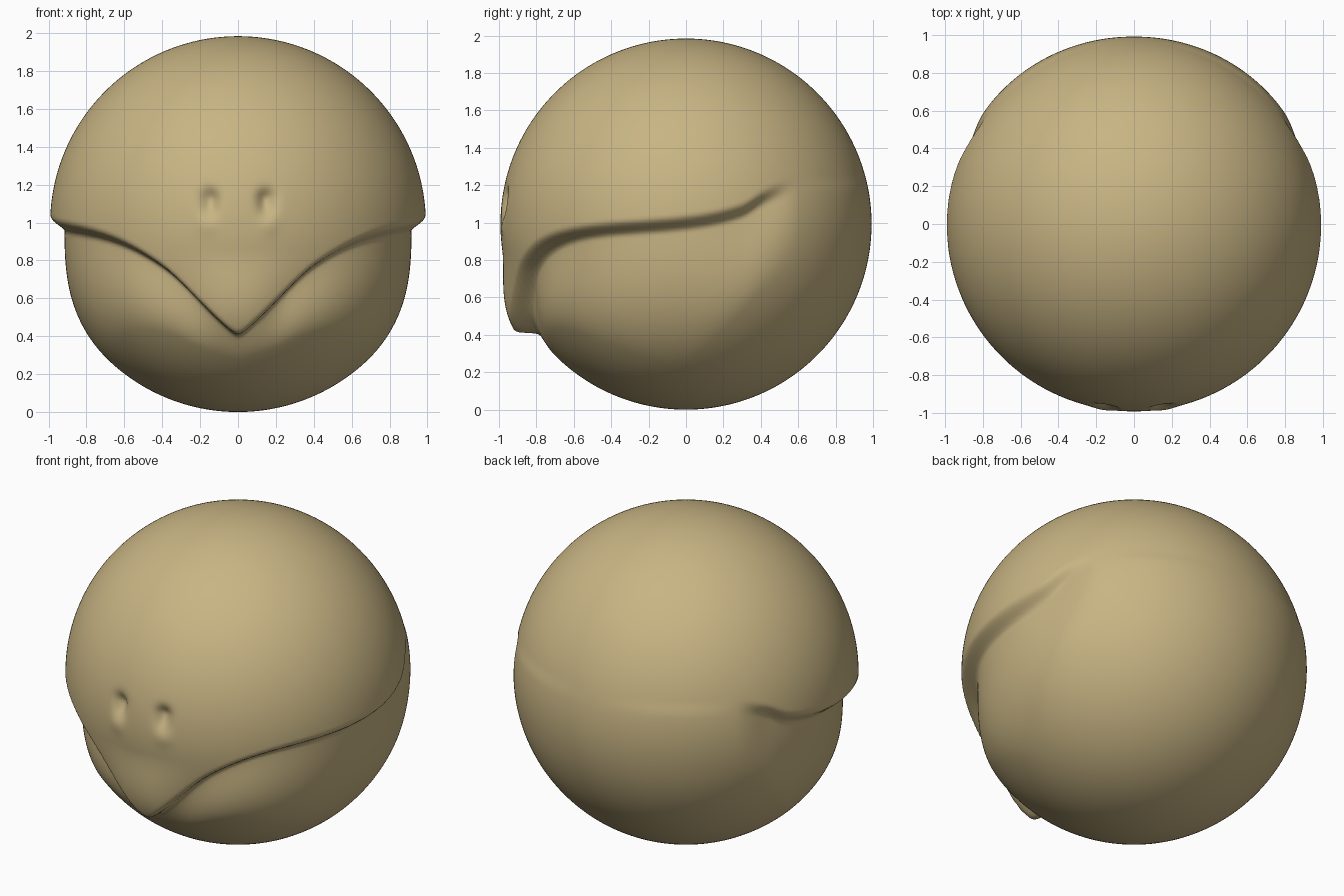
import bpy, math
from mathutils import Vector

old = bpy.data.objects.get("Cube")
if old:
    bpy.data.objects.remove(old, do_unlink=True)

RADIUS = 0.992

# Mouth line, as (angle round from the front, height)
MOUTH = [(0, .43), (.21, .59), (.42, .76), (.66, .88), (.95, .945),
         (1.57, 1.0), (1.85, 1.06), (2.0, 1.14), (2.2, 1.2), (3.2, 1.2)]
# Depth of the groove under the mouth line, and how far down it reaches
DEPTH = [(0, .015), (.12, .03), (.3, .08), (.6, .095), (1.0, .085),
         (1.6, .075), (1.95, .055), (2.2, 0), (3.2, 0)]
REACH = [(0, .15), (.3, .3), (.6, .42), (1.0, .6), (1.5, .75), (2.0, .5), (3.2, .4)]


def smooth(t):
    t = min(max(t, 0), 1)
    return t * t * (3 - 2 * t)


def curve(points, t):
    """Smooth curve through a few points, mirrored at the start."""
    i = 0
    while i < len(points) - 2 and t > points[i + 1][0]:
        i += 1

    def slope(k):
        a, b = points[max(k - 1, 0)], points[min(k + 1, len(points) - 1)]
        return (b[1] - a[1]) / (b[0] - a[0])
    (x0, y0), (x1, y1) = points[i], points[i + 1]
    w = x1 - x0
    s = min(max((t - x0) / w, 0), 1)
    return (y0 * (1 + 2 * s) * (1 - s) ** 2 + slope(i) * w * s * (1 - s) ** 2
            + y1 * s * s * (3 - 2 * s) - slope(i + 1) * w * s * s * (1 - s))


def relief(d):
    """Offset along the direction d for beak, mouth groove and nostrils."""
    h = RADIUS * (1 + d.z)
    around = math.sqrt(math.atan2(abs(d.x), -d.y) ** 2 + .0009) - .03
    line = curve(MOUTH, around)
    below = line - h
    step = smooth(below / .09 + .5)
    # beak tip standing out above the mouth
    beak = .088 * math.exp(-(around / .27) ** 2) * smooth((.86 - h) / .4)
    # groove that fades out toward the chin
    groove = curve(DEPTH, around) * (1 - smooth(below / curve(REACH, around)))
    offset = beak * (1 - step) - groove * step
    # nostrils, steep on top and shallow below
    if d.y < 0:
        u = (abs(d.x) * RADIUS - .15) / .045
        v = (h - 1.13) / (.045 if h > 1.13 else .1)
        offset -= .045 * math.exp(-u * u - v * v)
        u, v = (abs(d.x) * RADIUS - .16) / .05, (h - 1.0) / .06
        offset += .012 * math.exp(-u * u - v * v)
    return offset


# Round head with all relief
bpy.ops.mesh.primitive_ico_sphere_add(subdivisions=7, radius=1)
head = bpy.context.object
head.name = "round_head"
for v in head.data.vertices:
    d = v.co.normalized()
    v.co = d * (RADIUS + relief(d)) + Vector((0, 0, RADIUS))
bpy.ops.object.shade_smooth()

# Single sand colour
sand = bpy.data.materials.new("sand")
sand.use_nodes = True
colour = (.58, .46, .23, 1)
sand.diffuse_color = colour
sand.node_tree.nodes["Principled BSDF"].inputs["Base Color"].default_value = colour
head.data.materials.append(sand)
